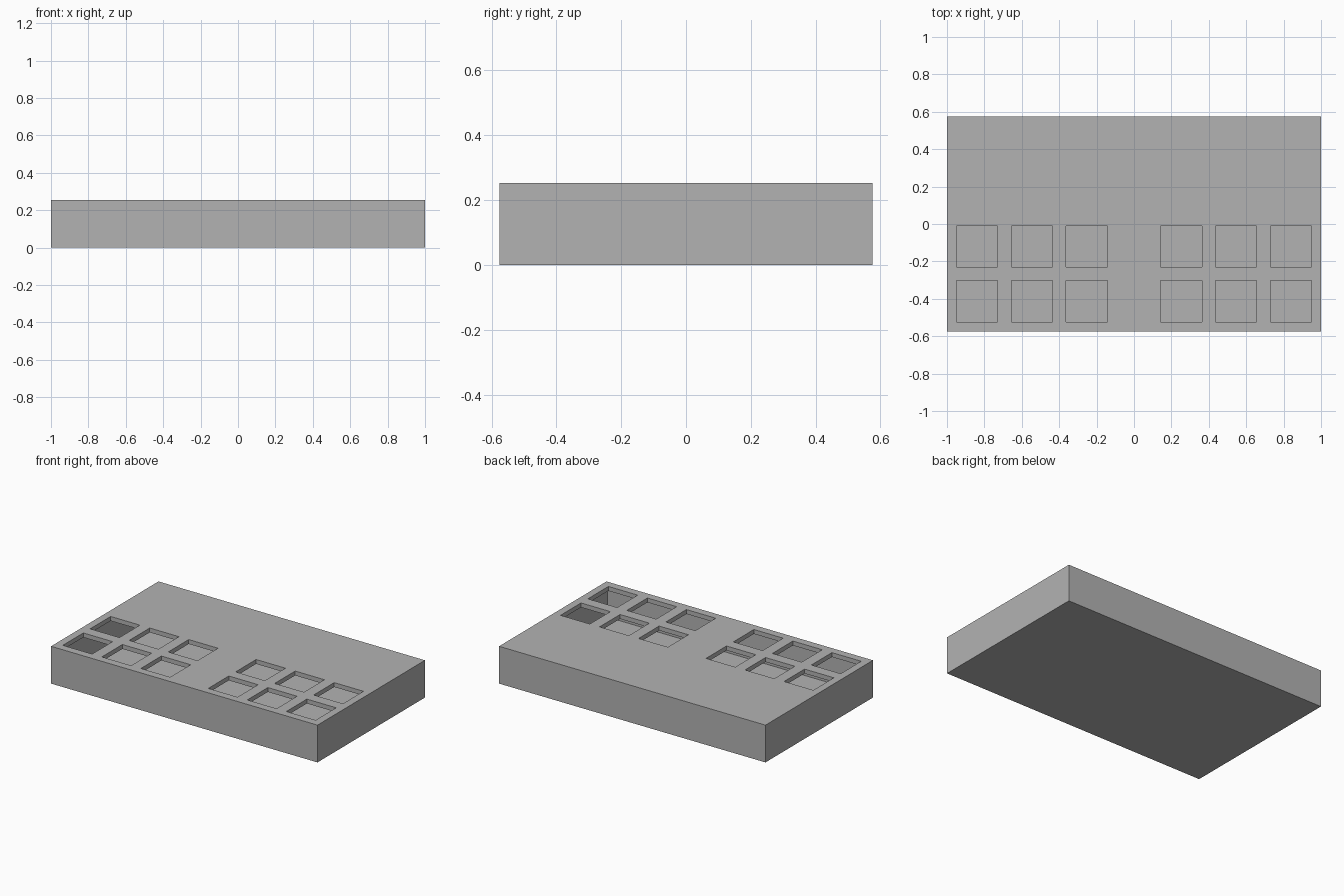
import bpy
import bmesh
from mathutils import Matrix, Vector

LENGTH, WIDTH, HEIGHT = 2.0, 1.152, 0.253
WALL = 0.03
HOLE, PITCH = 0.22, 0.293

if "Cube" in bpy.data.objects:
    bpy.data.objects.remove(bpy.data.objects["Cube"])

grey = bpy.data.materials.new("plain_grey")
grey.use_nodes = True
grey.diffuse_color = (0.45, 0.45, 0.45, 1)
grey.node_tree.nodes["Principled BSDF"].inputs["Base Color"].default_value = grey.diffuse_color


def boxes(name, centres, size):
    """One object made of equal boxes at the given centres."""
    bm = bmesh.new()
    for centre in centres:
        matrix = Matrix.Translation(centre) @ Matrix.Diagonal(Vector(size)).to_4x4()
        bmesh.ops.create_cube(bm, size=1, matrix=matrix)
    mesh = bpy.data.meshes.new(name)
    bm.to_mesh(mesh)
    bm.free()
    mesh.materials.append(grey)
    obj = bpy.data.objects.new(name, mesh)
    bpy.context.collection.objects.link(obj)
    return obj


def cut(target, cutter):
    """Subtract the cutter, then discard it."""
    cutter.hide_render = True
    mod = target.modifiers.new("cut", "BOOLEAN")
    mod.operation = "DIFFERENCE"
    mod.solver = "EXACT"
    mod.object = cutter
    bpy.context.view_layer.objects.active = target
    bpy.ops.object.modifier_apply(modifier=mod.name)
    bpy.data.objects.remove(cutter)


# Closed case with a hollow inside
middle = Vector((0, 0, HEIGHT / 2))
size = Vector((LENGTH, WIDTH, HEIGHT))
case = boxes("case", [middle], size)
cut(case, boxes("cavity", [middle], size - Vector((WALL, WALL, WALL)) * 2))

# Two mirrored groups of square openings through the lid
centres = [
    Vector((side * (0.253 + column * PITCH), -0.12 - row * PITCH, HEIGHT))
    for side in (-1, 1) for column in range(3) for row in range(2)
]
cut(case, boxes("openings", centres, (HOLE, HOLE, WALL * 4)))
